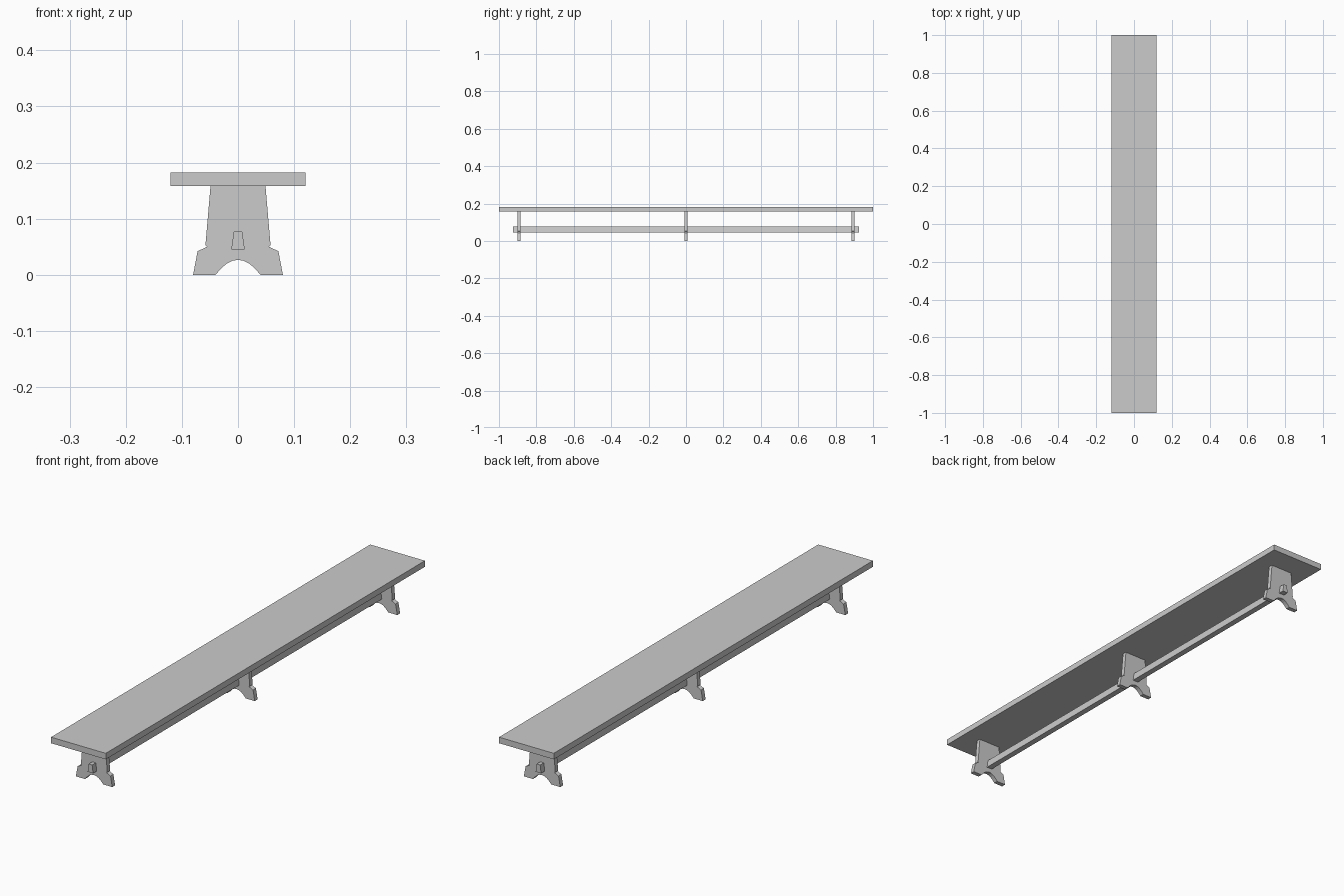
import bpy, bmesh

if "Cube" in bpy.data.objects:
    bpy.data.objects.remove(bpy.data.objects["Cube"])


def extrude_profile(name, points, y0, y1):
    """Extrude an (x, z) outline along y into a closed solid."""
    bm = bmesh.new()
    face = bm.faces.new([bm.verts.new((x, y0, z)) for x, z in points])
    ext = bmesh.ops.extrude_face_region(bm, geom=[face])
    verts = [g for g in ext["geom"] if isinstance(g, bmesh.types.BMVert)]
    bmesh.ops.translate(bm, verts=verts, vec=(0, y1 - y0, 0))
    bmesh.ops.recalc_face_normals(bm, faces=bm.faces[:])
    mesh = bpy.data.meshes.new(name)
    bm.to_mesh(mesh)
    bm.free()
    obj = bpy.data.objects.new(name, mesh)
    bpy.context.collection.objects.link(obj)
    return obj


def mirrored(half):
    """Complete a right-half outline by mirroring it across x = 0."""
    return half + [(-x, z) for x, z in reversed(half) if x > 0]


# Seat plank
extrude_profile("seat", mirrored([(0.12, 0.158), (0.12, 0.182)]), -1.0, 1.0)

# Trestle legs: arched foot, notched shoulder, tapered upright
leg_half = [(0.0, 0.0265), (0.010, 0.025), (0.020, 0.020), (0.030, 0.0115),
            (0.040, 0.0), (0.080, 0.0), (0.072, 0.042), (0.055, 0.050),
            (0.058, 0.053), (0.049, 0.158)]
for label, y in (("front", -0.893), ("middle", 0.0), ("back", 0.893)):
    extrude_profile(label + "_leg", mirrored(leg_half), y - 0.009, y + 0.009)

# Stretcher beam running through all three legs
extrude_profile("stretcher", mirrored([(0.012, 0.045), (0.0075, 0.077)]),
                -0.925, 0.925)
